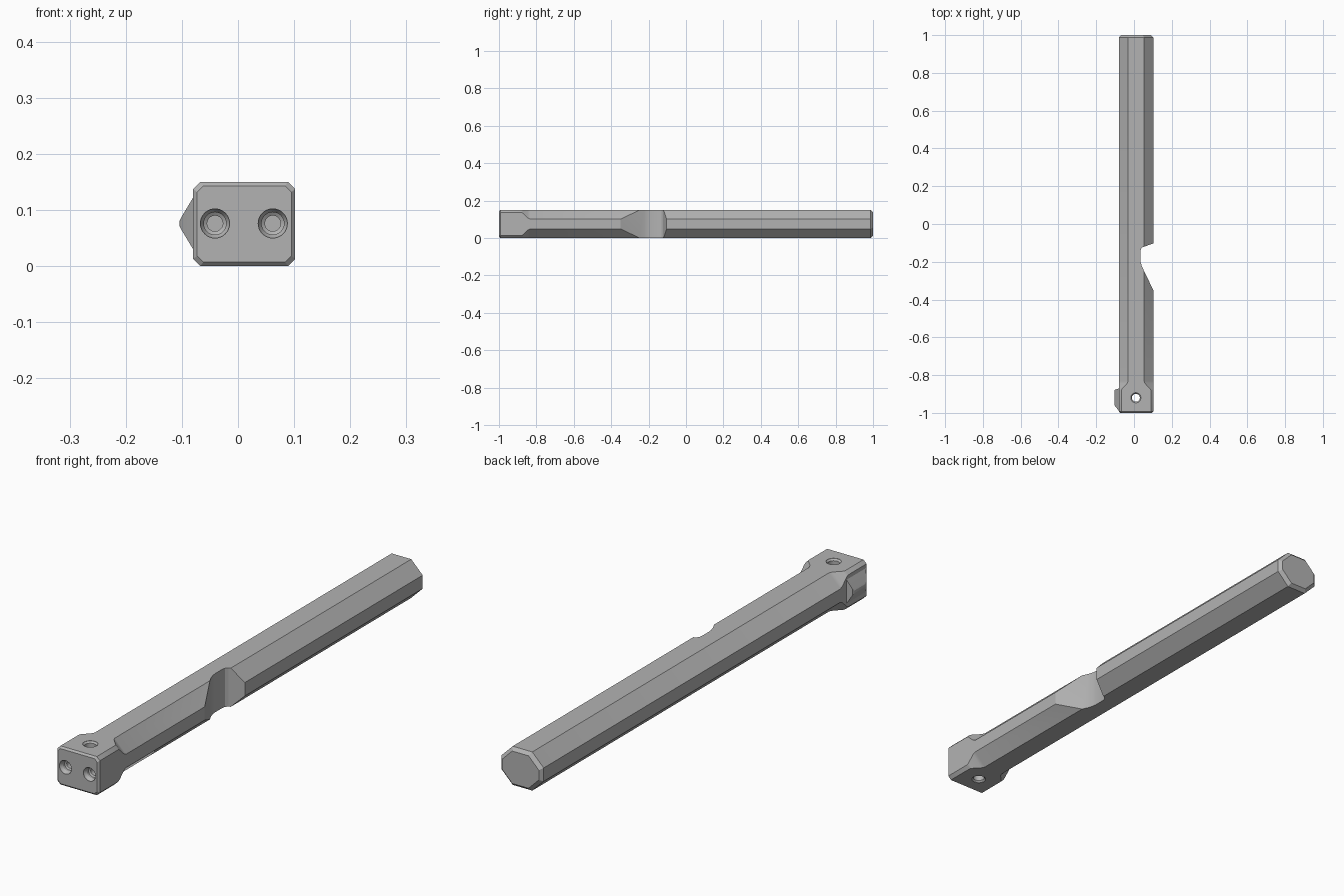
import bpy, bmesh, math
from mathutils import Vector

cube = bpy.data.objects.get("Cube")
if cube:
    bpy.data.objects.remove(cube, do_unlink=True)

grey = bpy.data.materials.new("plain grey")
grey.use_nodes = True
COLOR = (0.45, 0.45, 0.45, 1)
grey.diffuse_color = COLOR
grey.node_tree.nodes["Principled BSDF"].inputs["Base Color"].default_value = COLOR


def loft(name, rings):
    """Skin a row of equal-length point rings and cap both ends."""
    bm = bmesh.new()
    rows = [[bm.verts.new(p) for p in ring] for ring in rings]
    for a, b in zip(rows, rows[1:]):
        for i in range(len(a)):
            j = (i + 1) % len(a)
            bm.faces.new((a[i], a[j], b[j], b[i]))
    bm.faces.new(rows[0])
    bm.faces.new(rows[-1])
    bmesh.ops.recalc_face_normals(bm, faces=bm.faces)
    mesh = bpy.data.meshes.new(name)
    bm.to_mesh(mesh)
    bm.free()
    mesh.materials.append(grey)
    obj = bpy.data.objects.new(name, mesh)
    bpy.context.collection.objects.link(obj)
    return obj


def chamfered_section(y, inset, cut):
    """Rectangle with cut corners, lying across the bar at y."""
    cx, cz, w, h = 0.011, 0.075, 0.091 - inset, 0.075 - inset
    quarter = [(w, h - cut), (w - cut, h)]
    half = quarter + [(-x, z) for x, z in reversed(quarter)]
    points = half + [(-x, -z) for x, z in half]
    return [Vector((cx + x, y, cz + z)) for x, z in points]


def round_cutter(name, center, axis, profile, sides=32):
    """Lathe a (distance, radius) profile along the axis."""
    axis = Vector(axis)
    u = axis.orthogonal().normalized()
    v = axis.cross(u)
    turns = [math.tau * i / sides for i in range(sides)]
    return loft(name, [[Vector(center) + axis * d + r * (u * math.cos(t) + v * math.sin(t))
                        for t in turns] for d, r in profile])


def combine(target, tool, operation):
    mod = target.modifiers.new(tool.name, "BOOLEAN")
    mod.operation, mod.object, mod.solver = operation, tool, "EXACT"
    bpy.context.view_layer.objects.active = target
    bpy.ops.object.modifier_apply(modifier=mod.name)
    bpy.data.objects.remove(tool, do_unlink=True)


# Bar: square head flaring into a long octagonal shaft
sections = [(-1, 0.007, 0.011), (-0.993, 0, 0.013), (-0.88, 0, 0.013), (-0.872, 0, 0.017),
            (-0.845, 0, 0.043), (-0.832, 0, 0.049), (0.987, 0, 0.049), (1, 0.012, 0.044)]
bar = loft("bar", [chamfered_section(*s) for s in sections])

# Side lug on the head
lug_rings = [(-0.07, -0.995, -0.868, 0.06), (-0.08, -0.99, -0.87, 0.046),
             (-0.101, -0.963, -0.878, 0.011), (-0.104, -0.955, -0.885, 0.005)]
lug = loft("side_lug", [[Vector((x, y, 0.076 + z)) for y, z in
                         ((y0, -h), (y1, -h), (y1, h), (y0, h))]
                        for x, y0, y1, h in lug_rings])
combine(bar, lug, "UNION")

# Notch with a long ramp and a steep back wall
outline = [(0.13, -0.415), (0.102, -0.35), (0.042, -0.225), (0.036, -0.205), (0.034, -0.19),
           (0.034, -0.145), (0.037, -0.132), (0.046, -0.123), (0.102, -0.103), (0.13, -0.093)]
notch = loft("notch_cutter", [[Vector((x, y, z)) for x, y in outline] for z in (-0.1, 0.25)])
combine(bar, notch, "DIFFERENCE")

# Stepped blind holes in the front face
step = [(-0.01, 0.026), (0.004, 0.026), (0.014, 0.02), (0.024, 0.02), (0.028, 0.014), (0.045, 0.014)]
for x in (-0.041, 0.062):
    combine(bar, round_cutter("front_hole_cutter", (x, -1, 0.076), (0, 1, 0), step), "DIFFERENCE")

# Vertical through hole, countersunk at both faces
through = [(-0.1, 0.027), (-0.074, 0.027), (-0.068, 0.021), (0.068, 0.021), (0.074, 0.027), (0.1, 0.027)]
combine(bar, round_cutter("through_hole_cutter", (0.01, -0.92, 0.075), (0, 0, 1), through), "DIFFERENCE")

# Soft shading on the hole walls and ramp blends only
bpy.ops.object.select_all(action="DESELECT")
bar.select_set(True)
bpy.context.view_layer.objects.active = bar
bpy.ops.object.shade_smooth_by_angle(angle=math.radians(25))
